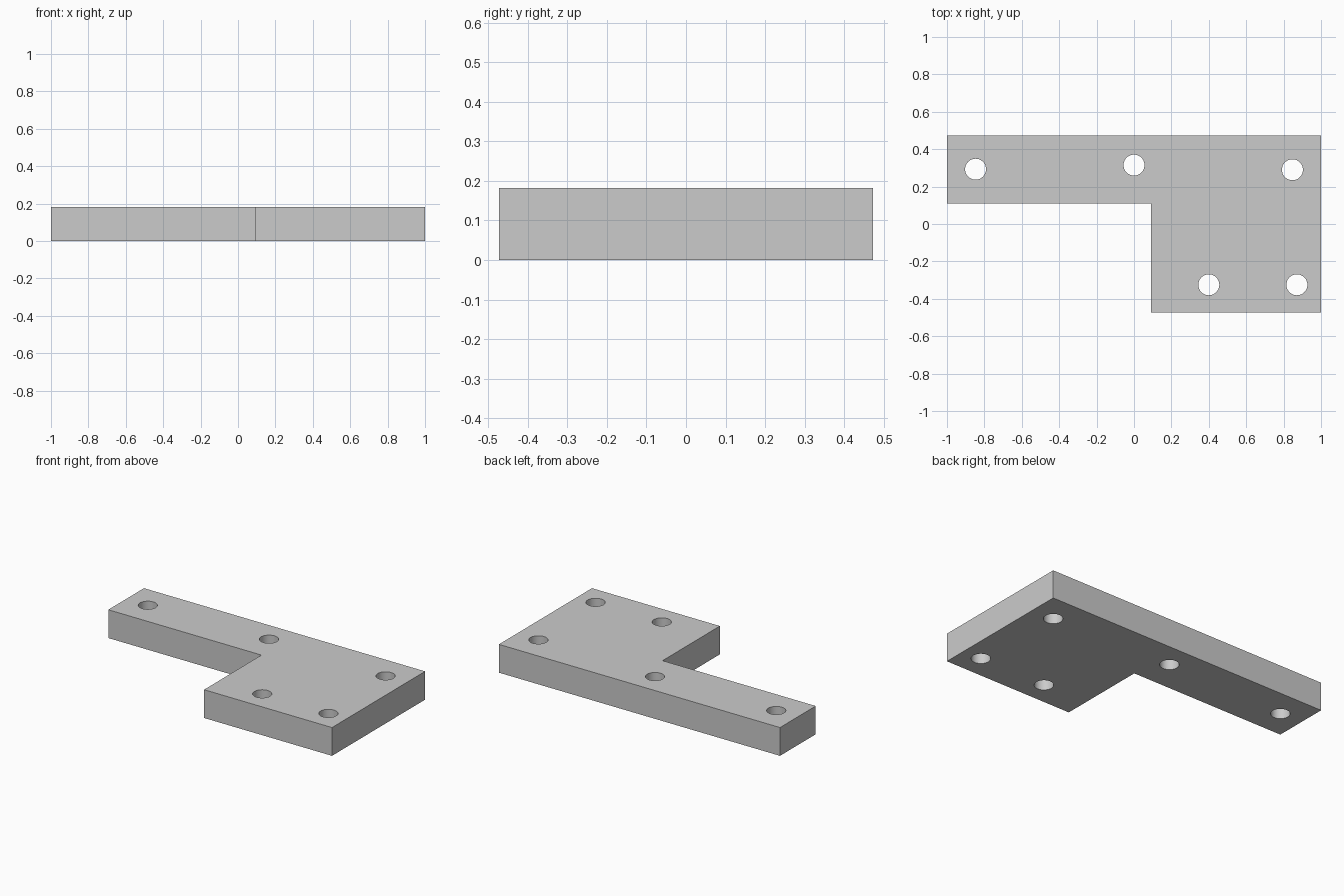
import bpy, bmesh
from math import sin, cos, tau, radians

cube = bpy.data.objects.get("Cube")
if cube:
    bpy.data.objects.remove(cube, do_unlink=True)

THICKNESS = 0.182
HOLE_RADIUS = 0.056
SEGMENTS = 48
OUTLINE = [(-1, 0.473), (-1, 0.11), (0.09, 0.11), (0.09, -0.473), (1, -0.473), (1, 0.473)]
HOLES = [(-0.847, 0.293), (0, 0.315), (0.847, 0.29), (0.4, -0.325), (0.871, -0.325)]

# Plain grey metal
grey = bpy.data.materials.new("grey_metal")
grey.use_nodes = True
colour = (0.6, 0.6, 0.6, 1)
grey.diffuse_color = colour
grey.node_tree.nodes["Principled BSDF"].inputs["Base Color"].default_value = colour


def add_loop(bm, points):
    """Closed loop of edges on the ground plane."""
    verts = [bm.verts.new((x, y, 0)) for x, y in points]
    return [bm.edges.new((v, verts[i - 1])) for i, v in enumerate(verts)]


def circle(cx, cy):
    return [(cx + HOLE_RADIUS * cos(tau * i / SEGMENTS),
             cy + HOLE_RADIUS * sin(tau * i / SEGMENTS)) for i in range(SEGMENTS)]


# Flat L-shaped profile with round holes, extruded to a plate
bm = bmesh.new()
edges = add_loop(bm, OUTLINE)
for hole in HOLES:
    edges += add_loop(bm, circle(*hole))
bmesh.ops.triangle_fill(bm, edges=edges, use_beauty=True, normal=(0, 0, 1))
result = bmesh.ops.extrude_face_region(bm, geom=bm.faces[:], use_keep_orig=True)
top = [g for g in result["geom"] if isinstance(g, bmesh.types.BMVert)]
bmesh.ops.translate(bm, verts=top, vec=(0, 0, THICKNESS))
bmesh.ops.recalc_face_normals(bm, faces=bm.faces[:])

mesh = bpy.data.meshes.new("mounting_plate")
bm.to_mesh(mesh)
bm.free()
mesh.materials.append(grey)
plate = bpy.data.objects.new("mounting_plate", mesh)
bpy.context.collection.objects.link(plate)

# Smooth hole walls, sharp rims and corners
bpy.ops.object.select_all(action="DESELECT")
plate.select_set(True)
bpy.context.view_layer.objects.active = plate
bpy.ops.object.shade_smooth_by_angle(angle=radians(30))
